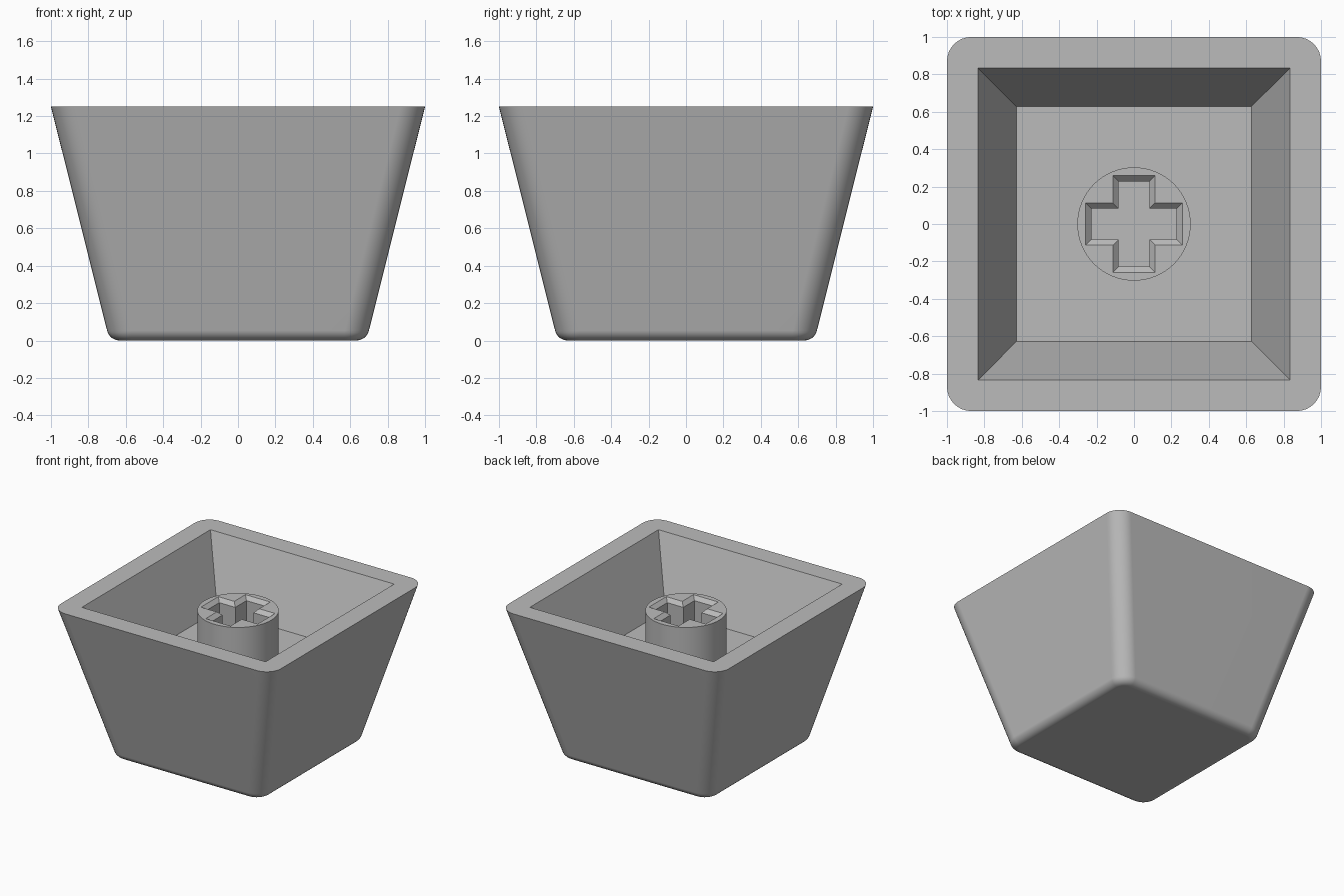
import bpy, bmesh, math

if "Cube" in bpy.data.objects:
    bpy.data.objects.remove(bpy.data.objects["Cube"])

grey = bpy.data.materials.new("plain grey")
grey.diffuse_color = (0.5, 0.5, 0.5, 1)
grey.use_nodes = True
grey.node_tree.nodes["Principled BSDF"].inputs["Base Color"].default_value = grey.diffuse_color


def rounded_square(half, radius, z, seg=8):
    """Square ring with rounded corners; radius 0 gives sharp corners."""
    pts = []
    for q, (sx, sy) in enumerate([(1, 1), (-1, 1), (-1, -1), (1, -1)]):
        for i in range(seg + 1):
            a = math.pi / 2 * (q + i / seg)
            pts.append((sx * (half - radius) + radius * math.cos(a),
                        sy * (half - radius) + radius * math.sin(a), z))
    return pts


def cross(length, width, z):
    """Plus-shaped ring."""
    quarter = [(length, width), (width, width), (width, length)]
    pts = []
    for _ in range(4):
        pts += [(x, y, z) for x, y in quarter]
        quarter = [(-y, x) for x, y in quarter]
    return pts


def circle(radius, z, n=64):
    return [(radius * math.cos(2 * math.pi * i / n),
             radius * math.sin(2 * math.pi * i / n), z) for i in range(n)]


def loft(name, rings):
    """Skin a closed solid through rings of equal point count."""
    bm = bmesh.new()
    loops = [[bm.verts.new(p) for p in ring] for ring in rings]
    n = len(loops[0])
    for a, b in zip(loops, loops[1:]):
        for i in range(n):
            j = (i + 1) % n
            bm.faces.new((a[i], a[j], b[j], b[i]))
    bm.faces.new(loops[0][::-1])
    bm.faces.new(loops[-1])
    bmesh.ops.remove_doubles(bm, verts=bm.verts, dist=1e-4)
    bmesh.ops.recalc_face_normals(bm, faces=bm.faces)
    mesh = bpy.data.meshes.new(name)
    bm.to_mesh(mesh)
    bm.free()
    mesh.materials.append(grey)
    obj = bpy.data.objects.new(name, mesh)
    bpy.context.collection.objects.link(obj)
    return obj


def smooth(obj):
    bpy.ops.object.select_all(action='DESELECT')
    obj.select_set(True)
    bpy.context.view_layer.objects.active = obj
    bpy.ops.object.shade_smooth_by_angle(angle=math.radians(30))
    mod = obj.modifiers.new("face weighted normals", 'WEIGHTED_NORMAL')
    mod.keep_sharp = True


FLOOR, STEM_TOP, RIM = 0.72, 1.13, 1.25

# Shell: rounded bottom edge, flared walls, flat rim, sharp-cornered recess
edge = 0.07
rings = []
for i in range(9):
    a = math.radians(-90 + (90 - 14) * i / 8)
    out = edge * math.cos(a)
    rings.append(rounded_square(0.632 + out, 0.062 + out, edge + edge * math.sin(a)))
rings += [rounded_square(1.0, 0.13, RIM),
          rounded_square(0.835, 0, RIM),
          rounded_square(0.628, 0, FLOOR)]
shell = loft("shell", rings)
smooth(shell)

# Central stem with a chamfered cross-shaped socket
stem = loft("stem", [circle(0.303, FLOOR - 0.02), circle(0.303, STEM_TOP)])
cutter = loft("socket_cutter", [cross(0.228, 0.083, FLOOR - 0.1),
                                cross(0.228, 0.083, STEM_TOP - 0.03),
                                cross(0.288, 0.143, STEM_TOP + 0.03)])
cutter.hide_render = True
cutter.hide_viewport = True
cut = stem.modifiers.new("socket", 'BOOLEAN')
cut.operation = 'DIFFERENCE'
cut.solver = 'EXACT'
cut.object = cutter
bpy.context.view_layer.objects.active = stem
bpy.ops.object.modifier_apply(modifier=cut.name)
smooth(stem)
